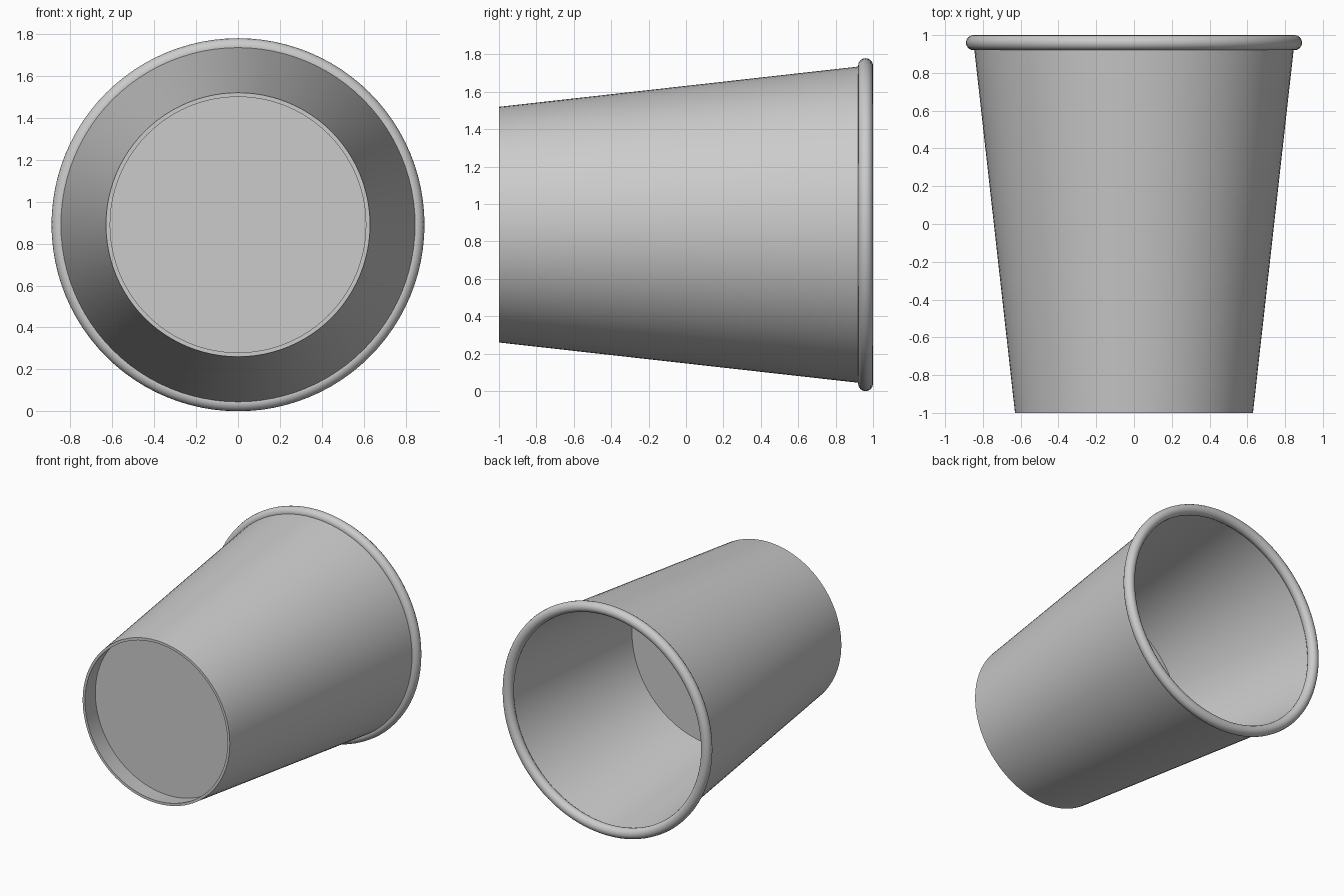
import bpy, bmesh, math
from mathutils import Matrix, Vector

cube = bpy.data.objects.get("Cube")
if cube:
    bpy.data.objects.remove(cube)

RIM_RADIUS = 0.89          # widest radius, also height of the cup's axis
TUBE = 0.04                # radius of the rolled lip
WALL = 0.02
SEGMENTS = 96

grey = bpy.data.materials.new("light grey")
grey.use_nodes = True
grey.diffuse_color = (0.6, 0.6, 0.6, 1)
grey.node_tree.nodes["Principled BSDF"].inputs["Base Color"].default_value = (0.6, 0.6, 0.6, 1)


def outer_radius(y):
    """Radius of the tapered outside at a position along the axis."""
    return 0.63 + (y + 1) * 0.112


def revolve(name, profile, closed=False):
    """Spin (radius, y) points around the lying cup's axis."""
    bm = bmesh.new()
    verts = [bm.verts.new((r, y, 0)) for r, y in profile]
    pairs = list(zip(verts, verts[1:]))
    if closed:
        pairs.append((verts[-1], verts[0]))
    edges = [bm.edges.new(p) for p in pairs]
    bmesh.ops.spin(bm, geom=verts + edges, cent=(0, 0, 0), axis=(0, 1, 0),
                   angle=math.tau, steps=SEGMENTS)
    bmesh.ops.remove_doubles(bm, verts=bm.verts, dist=0.0005)
    bmesh.ops.recalc_face_normals(bm, faces=bm.faces)
    mesh = bpy.data.meshes.new(name)
    bm.to_mesh(mesh)
    bm.free()
    mesh.transform(Matrix.Translation(Vector((0, 0, RIM_RADIUS))))
    mesh.materials.append(grey)
    obj = bpy.data.objects.new(name, mesh)
    bpy.context.collection.objects.link(obj)
    bpy.ops.object.select_all(action="DESELECT")
    obj.select_set(True)
    bpy.context.view_layer.objects.active = obj
    bpy.ops.object.shade_smooth_by_angle(angle=math.radians(35))
    return obj


# Tapered wall with a recessed base and a raised inner floor
base_y, floor_y, mouth_y = -0.85, -0.32, 0.96
revolve("cup_body", [
    (0, base_y),
    (outer_radius(base_y) - WALL, base_y),
    (outer_radius(-1) - WALL, -1),
    (outer_radius(-1), -1),
    (outer_radius(mouth_y), mouth_y),
    (outer_radius(mouth_y) - WALL, mouth_y),
    (outer_radius(floor_y) - WALL, floor_y),
    (0, floor_y),
])

# Rolled lip around the mouth
steps = [math.tau * i / 16 for i in range(16)]
revolve("rolled_rim", [(RIM_RADIUS - TUBE + TUBE * math.cos(a),
                        mouth_y + TUBE * math.sin(a)) for a in steps], closed=True)
